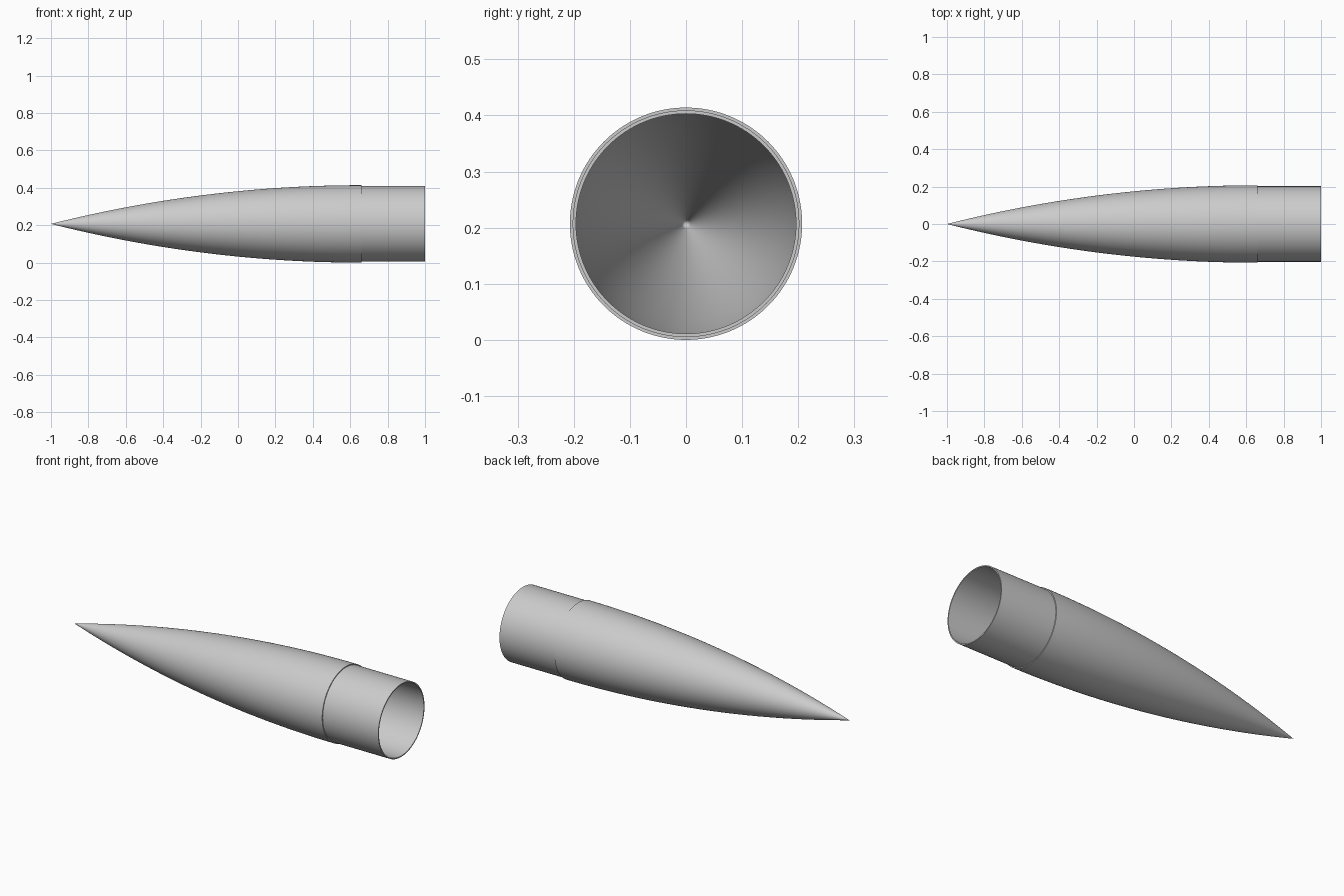
import bpy, bmesh, math
from mathutils import Vector, Matrix

cube = bpy.data.objects.get("Cube")
if cube:
    bpy.data.objects.remove(cube, do_unlink=True)

R = 0.207          # base radius of the ogive
TIP, STEP, END = -1.0, 0.66, 1.0
SHOULDER, BORE = 0.202, 0.196
SIDES, RINGS = 128, 48

grey = bpy.data.materials.new("light grey")
grey.use_nodes = True
colour = (0.6, 0.6, 0.6, 1)
grey.diffuse_color = colour
grey.node_tree.nodes["Principled BSDF"].inputs["Base Color"].default_value = colour


def ogive(tip, base, radius):
    """Tangent ogive points (x, r) from the tip to the base."""
    length = base - tip
    rho = (radius ** 2 + length ** 2) / (2 * radius)
    points = []
    for i in range(RINGS + 1):
        d = length * i / RINGS
        points.append((tip + d, math.sqrt(rho ** 2 - (length - d) ** 2) + radius - rho))
    points[0] = (tip, 0.0)
    return points


def lathe(name, profile):
    """Revolve a profile about the x axis."""
    bm = bmesh.new()
    verts = [bm.verts.new((x, 0, r)) for x, r in profile]
    edges = [bm.edges.new(pair) for pair in zip(verts, verts[1:])]
    bmesh.ops.spin(bm, geom=verts + edges, cent=(0, 0, 0), axis=(1, 0, 0),
                   angle=math.tau, steps=SIDES, use_merge=True)
    bmesh.ops.remove_doubles(bm, verts=bm.verts, dist=1e-5)
    bmesh.ops.recalc_face_normals(bm, faces=bm.faces)
    mesh = bpy.data.meshes.new(name)
    bm.to_mesh(mesh)
    bm.free()
    mesh.materials.append(grey)
    obj = bpy.data.objects.new(name, mesh)
    obj.location.z = R
    bpy.context.collection.objects.link(obj)
    bpy.context.view_layer.objects.active = obj
    obj.select_set(True)
    bpy.ops.object.shade_smooth_by_angle(angle=math.radians(30))
    obj.select_set(False)


# Hollow nose: outer ogive, small step, straight shoulder, open bore, inner ogive
outer = ogive(TIP, STEP, R)
inner = ogive(TIP + 0.05, STEP, BORE)
shoulder = [(STEP, SHOULDER), (END, SHOULDER), (END, BORE)]
lathe("nose_cone", outer + shoulder + inner[::-1])
